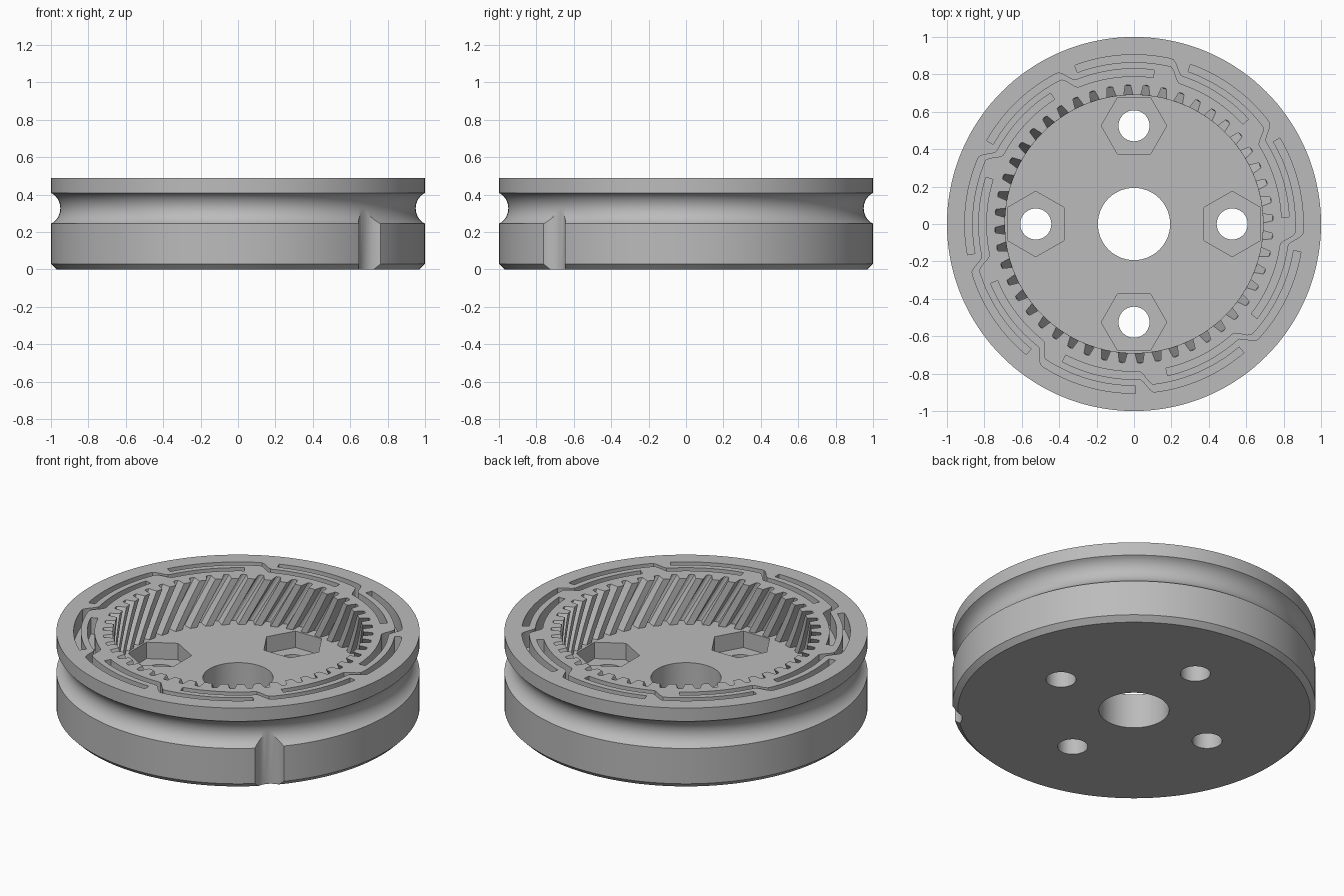
import bpy, bmesh, math
from math import sin, cos, pi, radians

cube = bpy.data.objects.get("Cube")
if cube:
    bpy.data.objects.remove(cube, do_unlink=True)

HEIGHT, FLOOR = 0.49, 0.21
GROOVE_R, GROOVE_Z, CORD = 1.043, 0.327, 0.093

grey = bpy.data.materials.new("plain grey")
grey.use_nodes = True
grey.diffuse_color = (0.5, 0.5, 0.5, 1)
grey.node_tree.nodes["Principled BSDF"].inputs["Base Color"].default_value = (0.5, 0.5, 0.5, 1)


def make_object(name, bm):
    bmesh.ops.recalc_face_normals(bm, faces=bm.faces)
    mesh = bpy.data.meshes.new(name)
    bm.to_mesh(mesh)
    bm.free()
    mesh.materials.append(grey)
    obj = bpy.data.objects.new(name, mesh)
    bpy.context.collection.objects.link(obj)
    return obj


def loft(bm, rings, closed=False):
    """Skin equal-length point rings, capping the ends unless closed."""
    rows = [[bm.verts.new(p) for p in ring] for ring in rings]
    n = len(rows[0])
    pairs = list(zip(rows, rows[1:]))
    if closed:
        pairs.append((rows[-1], rows[0]))
    else:
        bm.faces.new(rows[0])
        bm.faces.new(rows[-1])
    for a, b in pairs:
        for i in range(n):
            j = (i + 1) % n
            bm.faces.new((a[i], a[j], b[j], b[i]))


def prism(bm, x, y, radius, z0, z1, sides, turn=0.0):
    ring = [(x + radius * cos(turn + 2 * pi * i / sides),
             y + radius * sin(turn + 2 * pi * i / sides)) for i in range(sides)]
    loft(bm, [[(px, py, z) for px, py in ring] for z in (z0, z1)])


def carve(body, name, bm):
    cutter = make_object(name, bm)
    cutter.hide_render = True
    mod = body.modifiers.new(name, 'BOOLEAN')
    mod.operation, mod.solver, mod.object = 'DIFFERENCE', 'EXACT', cutter
    bpy.context.view_layer.objects.active = body
    bpy.ops.object.modifier_apply(modifier=mod.name)
    bpy.data.objects.remove(cutter, do_unlink=True)


# Turned drum: bored centre, chamfered foot, round cord groove, top flange
half = math.acos((GROOVE_R - 1) / CORD)
profile = [(0.193, 0), (0.97, 0), (1, 0.03)]
for i in range(17):
    a = -half + 2 * half * i / 16
    profile.append((GROOVE_R - CORD * cos(a), GROOVE_Z + CORD * sin(a)))
profile += [(1, HEIGHT), (0.193, HEIGHT)]
SEGMENTS = 144
bm = bmesh.new()
loft(bm, [[(r * cos(t), r * sin(t), z) for r, z in profile]
          for t in (2 * pi * k / SEGMENTS for k in range(SEGMENTS))], closed=True)
drum = make_object("ring_gear_drum", bm)

# Helical internal gear cavity
TEETH, TWIST, PHASE = 48, radians(12), radians(2.5)
TOOTH = [(-0.036, 0.69), (-0.02, 0.742), (0, 0.745), (0.02, 0.742), (0.036, 0.69)]
rings = []
for k in range(10):
    z = FLOOR + (HEIGHT - FLOOR) * k / 8
    shift = PHASE + TWIST * (HEIGHT - z) / (HEIGHT - FLOOR)
    ring = []
    for t in range(TEETH):
        for da, r in TOOTH:
            a = shift + 2 * pi * t / TEETH + da
            ring.append((r * cos(a), r * sin(a), z))
    rings.append(ring)
bm = bmesh.new()
loft(bm, rings)
carve(drum, "gear_cavity", bm)

# Stepped arc channels in the top face: outer arc, S bend, inner arc
bm = bmesh.new()
for k in range(9):
    bend = radians(74.5 + 40 * k)
    rings = []
    for i in range(69):
        deg = 36 - i
        s = min(max((deg + 2.5) / 5, 0), 1)
        r = 0.81 + 0.075 * s * s * (3 - 2 * s)
        a = bend + radians(deg)
        rings.append([((r + w) * cos(a), (r + w) * sin(a), z)
                      for w, z in ((-0.02, 0.39), (0.02, 0.39), (0.02, 0.6), (-0.02, 0.6))])
    loft(bm, rings)
carve(drum, "arc_channels", bm)

# Four hexagonal nut pockets, then their bolt holes
pockets, holes = bmesh.new(), bmesh.new()
for k in range(4):
    a = k * pi / 2
    x, y = 0.525 * cos(a), 0.525 * sin(a)
    prism(pockets, x, y, 0.175, 0.11, 0.3, 6, a + pi / 2)
    prism(holes, x, y, 0.083, -0.1, 0.3, 40)
carve(drum, "nut_pockets", pockets)
carve(drum, "bolt_holes", holes)

# Vertical cord notch running down from the groove
bm = bmesh.new()
a = radians(-45)
prism(bm, GROOVE_R * cos(a), GROOVE_R * sin(a), CORD, -0.1, GROOVE_Z, 32)
carve(drum, "cord_notch", bm)

bpy.ops.object.select_all(action='DESELECT')
drum.select_set(True)
bpy.context.view_layer.objects.active = drum
bpy.ops.object.shade_smooth_by_angle(angle=radians(25))
